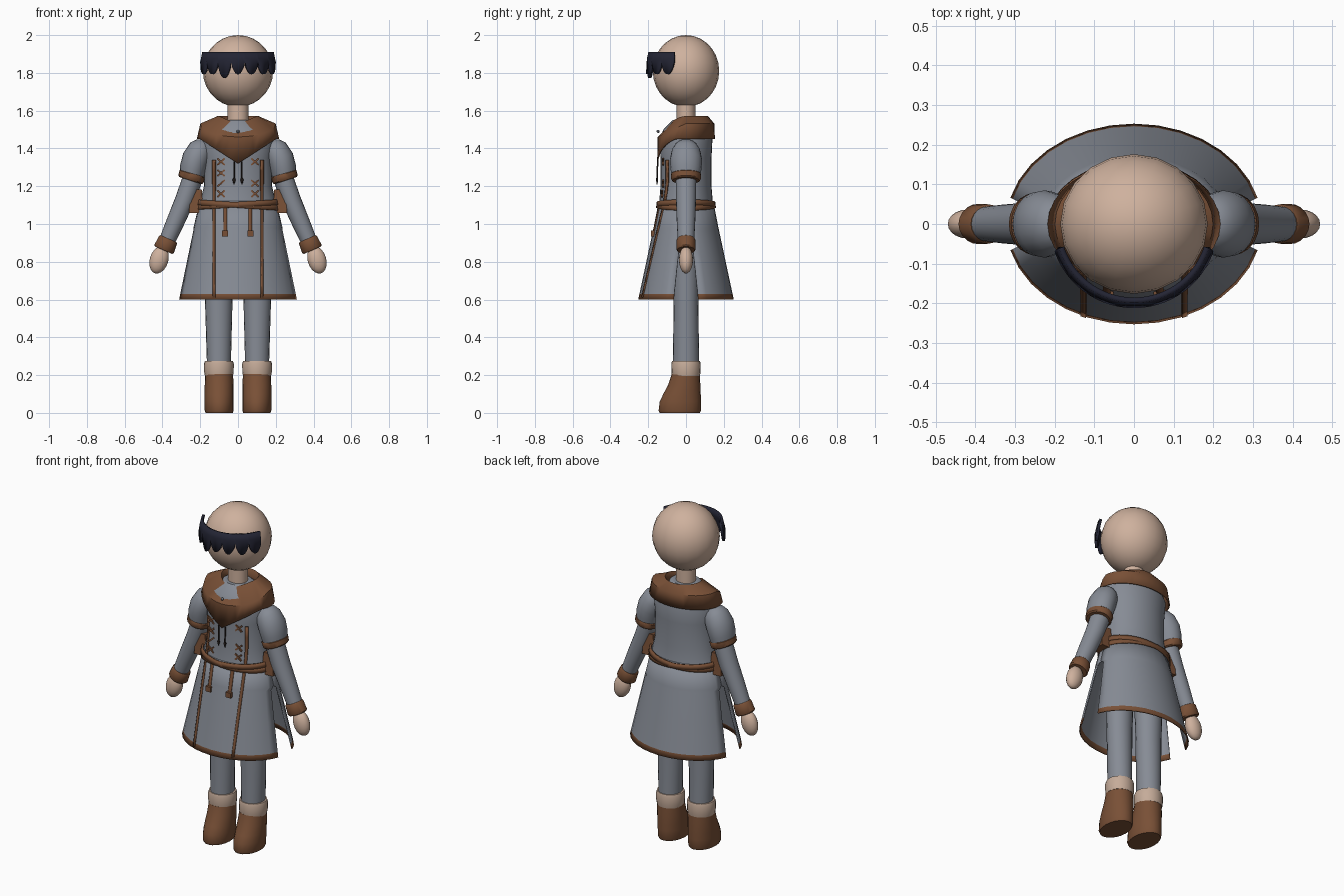
import bpy, bmesh
from math import sin, cos, pi, radians, sqrt, asin
from mathutils import Matrix

if "Cube" in bpy.data.objects:
    bpy.data.objects.remove(bpy.data.objects["Cube"])


def material(name, rgb):
    m = bpy.data.materials.new(name)
    m.use_nodes = True
    m.diffuse_color = (*rgb, 1)
    m.node_tree.nodes["Principled BSDF"].inputs["Base Color"].default_value = (*rgb, 1)
    return m


SKIN = material("skin", (0.62, 0.44, 0.34))
CLOTH = material("grey cloth", (0.24, 0.26, 0.30))
LEATHER = material("brown leather", (0.19, 0.08, 0.037))
HAIR = material("navy hair", (0.017, 0.018, 0.034))
CORD = material("dark cord", (0.02, 0.014, 0.012))
TRIM = material("cream trim", (0.56, 0.41, 0.32))


def finish(name, bm, mat, thick=0):
    bmesh.ops.recalc_face_normals(bm, faces=bm.faces)
    me = bpy.data.meshes.new(name)
    bm.to_mesh(me)
    bm.free()
    me.materials.append(mat)
    me.shade_smooth()
    me.set_sharp_from_angle(angle=radians(40))
    ob = bpy.data.objects.new(name, me)
    bpy.context.collection.objects.link(ob)
    if thick:
        mod = ob.modifiers.new("thickness", "SOLIDIFY")
        mod.thickness, mod.offset = thick, 0
    return ob


def grid(name, rows, mat, closed=False, caps=False, thick=0):
    """Skin rows of points with quads."""
    bm = bmesh.new()
    vs = [[bm.verts.new(p) for p in row] for row in rows]
    n = len(rows[0])
    for a, b in zip(vs, vs[1:]):
        for i in range(n if closed else n - 1):
            j = (i + 1) % n
            bm.faces.new((a[i], a[j], b[j], b[i]))
    if caps:
        bm.faces.new(vs[0])
        bm.faces.new(vs[-1])
    return finish(name, bm, mat, thick)


def loft(name, rings, mat, side=1, n=20):
    """Closed tube; each ring is x, y, z, rx, ry, tilt."""
    rows = []
    for x, y, z, rx, ry, t in rings:
        rows.append([(side * (x + rx * cos(a) * cos(t)), y + ry * sin(a),
                      z + rx * cos(a) * sin(t))
                     for a in (2 * pi * i / n for i in range(n))])
    return grid(name, rows, mat, closed=True, caps=True)


def box(name, loc, size, mat, turn=0, top=1):
    bm = bmesh.new()
    bmesh.ops.create_cube(bm, size=1)
    for v in bm.verts:
        if v.co.z > 0:
            v.co.x *= top
            v.co.y *= top
    m = Matrix.Translation(loc) @ Matrix.Rotation(turn, 4, "Y") @ Matrix.Diagonal((*size, 1))
    bmesh.ops.transform(bm, matrix=m, verts=bm.verts)
    return finish(name, bm, mat)


def ball(name, loc, size, mat, turn=0, segments=20, rings=14):
    bm = bmesh.new()
    bmesh.ops.create_uvsphere(bm, u_segments=segments, v_segments=rings, radius=1)
    m = Matrix.Translation(loc) @ Matrix.Rotation(turn, 4, "Y") @ Matrix.Diagonal((*size, 1))
    bmesh.ops.transform(bm, matrix=m, verts=bm.verts)
    return finish(name, bm, mat)


# Tunic silhouette: height, half width, half depth
TUNIC = [(0.6, 0.32, 0.25), (1.1, 0.205, 0.143), (1.2, 0.18, 0.135), (1.35, 0.18, 0.135),
         (1.45, 0.19, 0.14), (1.5, 0.17, 0.12), (1.55, 0.08, 0.07)]


def radii(z):
    for (z0, a0, b0), (z1, a1, b1) in zip(TUNIC, TUNIC[1:]):
        if z <= z1:
            f = (z - z0) / (z1 - z0)
            return a0 + f * (a1 - a0), b0 + f * (b1 - b0)
    return TUNIC[-1][1:]


def front_y(x, z):
    rx, ry = radii(z)
    return -ry * sqrt(1 - (x / rx) ** 2)


def strip(name, x, z0, z1, width, mat):
    """Flat ribbon lying on the front of the tunic."""
    rows = []
    for i in range(13):
        z = z0 + (z1 - z0) * i / 12
        rows.append([(x + d, front_y(x + d, z) - 0.004, z) for d in (-width / 2, width / 2)])
    return grid(name, rows, mat, thick=0.008)


ANGLES = [2 * pi * i / 32 for i in range(32)]

# Head and neck
ball("head", (0, 0, 1.81), (0.186, 0.176, 0.19), SKIN)
loft("neck", [(0, 0, 1.48, 0.055, 0.05, 0), (0, 0, 1.68, 0.055, 0.05, 0)], SKIN)

# Fringe with rounded teeth
fringe = [[], [], []]
for i in range(113):
    f = i / 112 * 7
    a = radians(-72 + 144 * i / 112)
    depth = 0.085 if int(f) == 2 else 0.065
    low = 1.858 - depth * abs(sin(pi * f)) ** 0.6
    for row, (r, z) in zip(fringe, ((0.192, 1.91), (0.2, 1.875), (0.205, low))):
        row.append((r * sin(a), -r * cos(a), z))
grid("fringe", fringe, HAIR, thick=0.014)

# Torso
loft("tunic_body", [(0, 0, z, *radii(z), 0) for z in (1.08, 1.1, 1.2, 1.35, 1.45, 1.5, 1.55)],
     CLOTH, n=32)

# Skirt panels, slit at the sides, with a hem
for face, label in ((1, "back"), (-1, "front")):
    rows = []
    for z, gap in ((1.12, 0), (0.98, 0), (0.965, 0.025), (0.8, 0.044), (0.63, 0.062), (0.6, 0.065)):
        rx, ry = radii(z)
        start = asin(gap / ry)
        arc = [start + (pi - 2 * start) * i / 14 for i in range(15)]
        rows.append([(rx * cos(a), face * ry * sin(a), z) for a in arc])
    skirt = grid(label + "_skirt", rows, CLOTH, thick=0.006)
    skirt.data.materials.append(LEATHER)
    for p in skirt.data.polygons:
        p.material_index = int(p.center.z < 0.63)

# Cowl with a pointed front
cowl = [[], [], [], []]
for a in ANGLES:
    c, s = cos(a), sin(a)
    ahead = s < -0.01
    low = min(1.45, 1.32 + 0.65 * abs(0.215 * c)) if ahead else 1.45
    dip = 0.045 * max(0, 1 - abs(c)) if ahead else 0
    cowl[0].append((0.215 * c, 0.15 * s, low))
    cowl[1].append((0.197 * c, 0.147 * s, 1.53 - 0.07 * max(0, -s)))
    cowl[2].append((0.105 * c, 0.02 + 0.095 * s, 1.57 - dip))
    cowl[3].append((0.075 * c, 0.01 + 0.07 * s, 1.52 - dip))
grid("cowl", cowl, LEATHER, closed=True, thick=0.006)
ball("cowl_stud", (0, -0.148, 1.49), (0.008, 0.008, 0.008), CLOTH, segments=8, rings=6)

# Two crossing belts
for name, slope, level in (("main_belt", 0.06, 1.103), ("cross_belt", -0.07, 1.1)):
    rows = []
    for dz in (-0.014, 0.014):
        row = []
        for a in ANGLES:
            rx, ry = radii(level + dz)
            row.append(((rx + 0.008) * cos(a), (ry + 0.008) * sin(a),
                        level + dz + slope * rx * cos(a)))
        rows.append(row)
    grid(name, rows, LEATHER, closed=True, thick=0.01)

# Belt tassels
for x in (-0.068, 0.065):
    strip("belt_tassel_cord", x, 0.95, 1.09, 0.018, LEATHER)
    box("belt_tassel_end", (x, front_y(x, 0.95) - 0.008, 0.95), (0.032, 0.02, 0.03), LEATHER)

# Chest cords
for x in (-0.021, 0.021):
    loft("chest_cord", [(x, -0.15, 1.33, 0.004, 0.004, 0), (x, -0.153, 1.245, 0.004, 0.004, 0),
                        (x, -0.153, 1.235, 0.009, 0.006, 0), (x, -0.153, 1.21, 0.002, 0.002, 0)],
         CORD, n=8)

# Cross stitches; one has a single thread and one is missing
for x, heights in ((-0.09, (1.33, 1.27, 1.215, 1.16)), (0.09, (1.33, 1.215, 1.16))):
    for z in heights:
        for turn in (0.85, -0.85):
            if (x, z, turn) != (-0.09, 1.215, -0.85):
                box("cross_stitch", (x, front_y(x, z) - 0.005, z), (0.009, 0.009, 0.052),
                    LEATHER, turn)

# Paired parts
for s, side in ((1, "left"), (-1, "right")):
    strip(side + "_front_stripe", s * 0.127, 0.61, 1.34, 0.014, LEATHER)
    box(side + "_pouch", (s * 0.222, 0, 1.12), (0.075, 0.085, 0.125), LEATHER, top=0.8)

    # Arm
    loft(side + "_sleeve", [(0.16, 0, 1.41, 0.045, 0.045, 0.95), (0.18, 0, 1.405, 0.058, 0.062, 0.85),
                            (0.2, 0, 1.385, 0.07, 0.076, 0.7), (0.225, 0, 1.34, 0.074, 0.085, 0.5),
                            (0.24, 0, 1.29, 0.07, 0.082, 0.35), (0.247, 0, 1.24, 0.063, 0.072, 0.31)],
         CLOTH, s)
    loft(side + "_sleeve_band", [(0.24, 0, 1.268, 0.066, 0.076, 0.31), (0.242, 0, 1.263, 0.071, 0.08, 0.31),
                                 (0.25, 0, 1.236, 0.069, 0.078, 0.31), (0.252, 0, 1.23, 0.062, 0.072, 0.31)],
         LEATHER, s)
    loft(side + "_forearm", [(0.23, 0, 1.27, 0.054, 0.055, 0.35), (0.28, 0, 1.13, 0.052, 0.053, 0.38),
                             (0.33, 0, 1.015, 0.048, 0.049, 0.41), (0.38, 0, 0.9, 0.042, 0.043, 0.41)],
         CLOTH, s)
    loft(side + "_wrist_cuff", [(0.368, 0, 0.922, 0.047, 0.044, 0.41), (0.371, 0, 0.915, 0.052, 0.05, 0.41),
                                (0.391, 0, 0.868, 0.056, 0.051, 0.41), (0.394, 0, 0.861, 0.05, 0.046, 0.41)],
         LEATHER, s)
    ball(side + "_hand", (s * 0.418, 0, 0.81), (0.049, 0.037, 0.074), SKIN, -s * 0.3, rings=10)

    # Leg
    loft(side + "_trouser_leg", [(0.1, 0, 1.02, 0.085, 0.075, 0), (0.102, 0, 0.6, 0.073, 0.065, 0),
                                 (0.101, 0, 0.24, 0.063, 0.07, 0)], CLOTH, s)
    loft(side + "_boot_trim", [(0.101, 0, 0.195, 0.074, 0.074, 0), (0.101, 0, 0.215, 0.078, 0.077, 0),
                               (0.101, 0, 0.26, 0.079, 0.078, 0), (0.101, 0, 0.275, 0.074, 0.074, 0)],
         TRIM, s)
    loft(side + "_boot", [(0.1, -0.033, 0, 0.072, 0.106, 0), (0.1, -0.033, 0.012, 0.076, 0.112, 0),
                          (0.1, -0.03, 0.06, 0.077, 0.109, 0), (0.1, -0.021, 0.1, 0.077, 0.099, 0),
                          (0.1, -0.009, 0.15, 0.076, 0.085, 0), (0.1, -0.002, 0.205, 0.074, 0.074, 0)],
         LEATHER, s)
